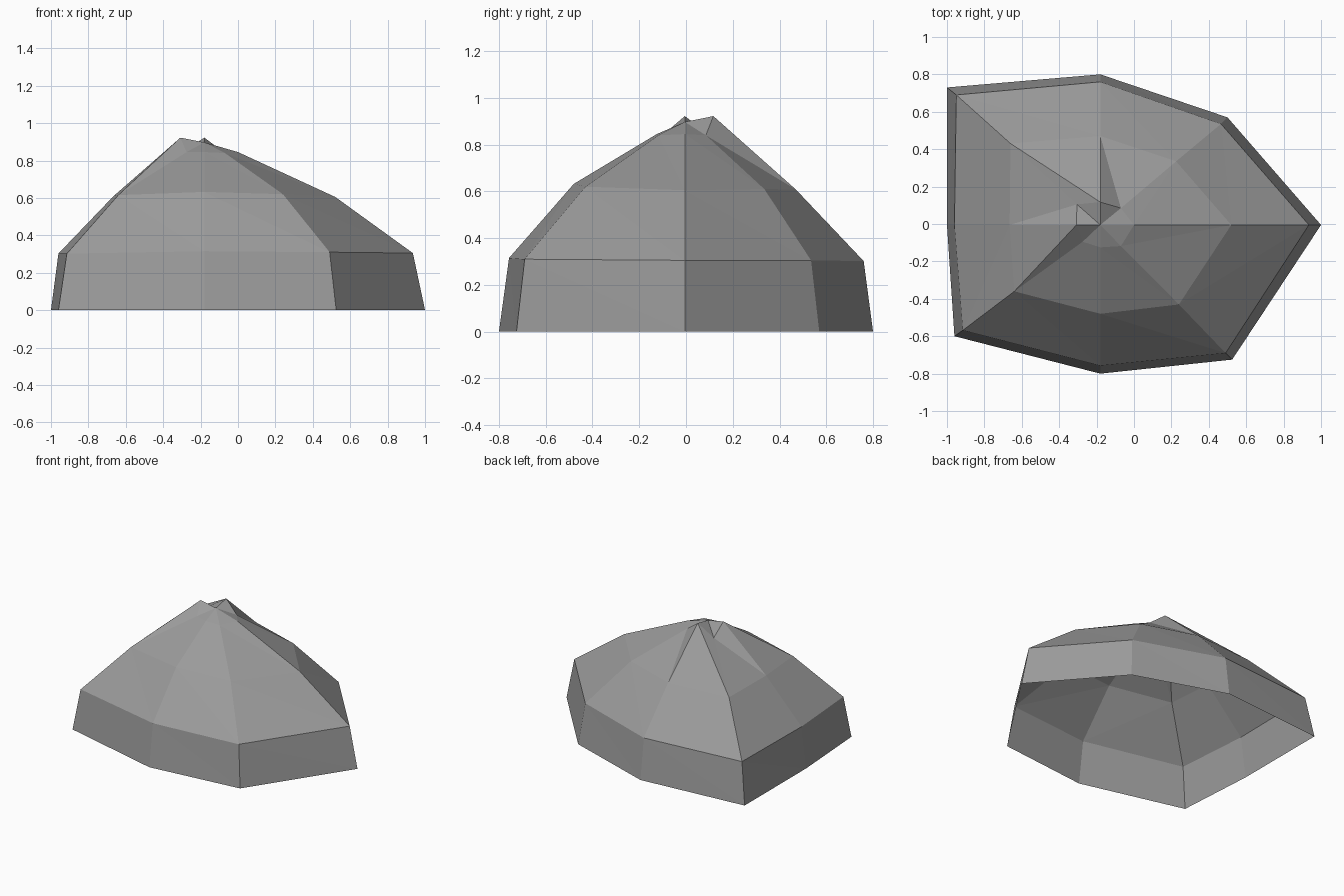
import bpy, bmesh

# Stone colour
stone = bpy.data.materials.new("grey stone")
stone.diffuse_color = (0.33, 0.33, 0.33, 1)

# Eight-sided rings from the ground up, each running counter-clockwise from +x
base = [(1, -.005, 0), (.5, .57, 0), (-.18, .8, 0), (-1, .73, 0),
        (-1, -.005, 0), (-.96, -.6, 0), (-.18, -.8, 0), (.525, -.725, 0)]
rim = [(.935, -.005, .305), (.465, .535, .305), (-.18, .76, .302), (-.95, .69, .303),
       (-.96, -.005, .303), (-.915, -.568, .302), (-.18, -.757, .315), (.49, -.69, .31)]
shoulder = [(.52, -.005, .605), (.225, .335, .61), (-.18, .47, .608), (-.66, .43, .61),
            (-.665, -.005, .61), (-.64, -.36, .615), (-.18, -.48, .632), (.24, -.43, .62)]
crown = [(0, -.005, .845), (-.07, .085, .84), (-.18, .117, .922), (-.305, .105, .84),
         (-.308, -.005, .922), (-.275, -.095, .845), (-.18, -.125, .845), (-.07, -.118, .84)]

bm = bmesh.new()
rings = [[bm.verts.new(p) for p in ring] for ring in (base, rim, shoulder, crown)]
apex = bm.verts.new((-.18, -.005, .897))

# Walls and slopes between rings
for low, high in zip(rings, rings[1:]):
    for i in range(8):
        j = (i + 1) % 8
        bm.faces.new((low[i], low[j], high[i]))
        bm.faces.new((low[j], high[j], high[i]))

# Jagged tip; the underside stays open
for i in range(8):
    bm.faces.new((rings[3][i], rings[3][(i + 1) % 8], apex))

mesh = bpy.data.meshes.new("rock")
bm.to_mesh(mesh)
bm.free()
mesh.materials.append(stone)
rock = bpy.data.objects.new("rock", mesh)
bpy.context.collection.objects.link(rock)
